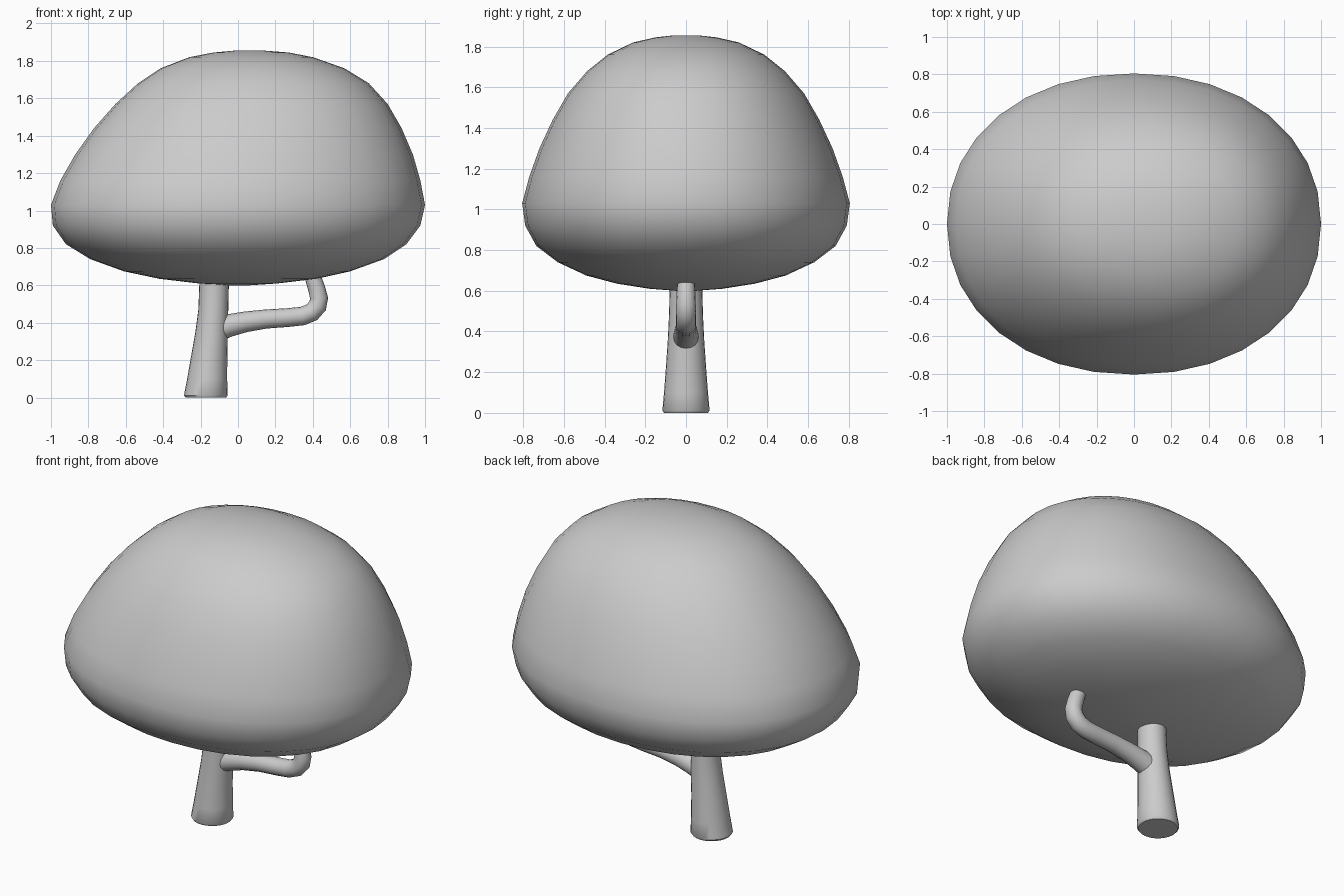
import bpy, bmesh, math
from mathutils import Vector

cube = bpy.data.objects.get("Cube")
if cube:
    bpy.data.objects.remove(cube, do_unlink=True)

grey = bpy.data.materials.new("plain grey")
grey.use_nodes = True
grey.diffuse_color = (0.6, 0.6, 0.6, 1)
grey.node_tree.nodes["Principled BSDF"].inputs["Base Color"].default_value = (0.6, 0.6, 0.6, 1)


def loft(name, rings, sides, power=2.0, sharp=180):
    """Skin rings of (x, z, radius_x, radius_y, tilt) and close both ends."""
    bm = bmesh.new()
    loops = []
    for x, z, rx, ry, tilt in rings:
        loop = []
        for i in range(sides):
            a = 2 * math.pi * i / sides
            c, s = math.cos(a), math.sin(a)
            u = math.copysign(abs(c) ** (2 / power), c) * rx
            v = math.copysign(abs(s) ** (2 / power), s) * ry
            loop.append(bm.verts.new((x + u * math.cos(tilt), v, z - u * math.sin(tilt))))
        loops.append(loop)
    for low, high in zip(loops, loops[1:]):
        for i in range(sides):
            j = (i + 1) % sides
            bm.faces.new((low[i], low[j], high[j], high[i]))
    bm.faces.new(loops[0][::-1])
    bm.faces.new(loops[-1])
    bmesh.ops.recalc_face_normals(bm, faces=bm.faces)
    mesh = bpy.data.meshes.new(name)
    bm.to_mesh(mesh)
    bm.free()
    mesh.materials.append(grey)
    obj = bpy.data.objects.new(name, mesh)
    bpy.context.collection.objects.link(obj)
    bpy.ops.object.select_all(action='DESELECT')
    obj.select_set(True)
    bpy.context.view_layer.objects.active = obj
    bpy.ops.object.shade_smooth_by_angle(angle=math.radians(sharp))
    return obj


# Leaning leaf canopy: height, left edge, right edge, half depth
outline = [
    (0.60, -0.06, 0.06, 0.05), (0.61, -0.21, 0.21, 0.18), (0.635, -0.42, 0.42, 0.34),
    (0.675, -0.61, 0.60, 0.49), (0.74, -0.79, 0.78, 0.63), (0.82, -0.92, 0.90, 0.735),
    (0.92, -0.99, 0.975, 0.79), (1.03, -1.0, 1.0, 0.805), (1.16, -0.95, 0.975, 0.77),
    (1.30, -0.87, 0.935, 0.72), (1.44, -0.77, 0.875, 0.655), (1.57, -0.655, 0.80, 0.58),
    (1.68, -0.535, 0.70, 0.485), (1.76, -0.415, 0.57, 0.385), (1.82, -0.26, 0.40, 0.26),
    (1.845, -0.13, 0.27, 0.15), (1.855, -0.02, 0.14, 0.06),
]
loft("leaf_canopy",
     [((a + b) / 2, z, (b - a) / 2, d, 0) for z, a, b, d in outline], 32, power=2.13)

# Flared trunk: centre x, height, radius x, radius y
trunk = [
    (-0.172, 0.0, 0.108, 0.108), (-0.172, 0.012, 0.117, 0.116), (-0.165, 0.1, 0.107, 0.108),
    (-0.154, 0.22, 0.097, 0.099), (-0.141, 0.35, 0.087, 0.09), (-0.132, 0.47, 0.08, 0.084),
    (-0.128, 0.6, 0.079, 0.08), (-0.128, 0.72, 0.079, 0.08),
]
loft("trunk", [(x, z, rx, ry, 0) for x, z, rx, ry in trunk], 24, sharp=40)

# Bent side branch: centre x, height, radius; rings follow the path direction
path = [
    (-0.13, 0.355, 0.064), (-0.05, 0.385, 0.061), (0.04, 0.405, 0.055), (0.15, 0.42, 0.051),
    (0.27, 0.428, 0.05), (0.345, 0.436, 0.05), (0.395, 0.456, 0.05), (0.425, 0.49, 0.05),
    (0.434, 0.53, 0.048), (0.42, 0.585, 0.046), (0.40, 0.645, 0.043), (0.385, 0.7, 0.043),
]
rings = []
for i, (x, z, r) in enumerate(path):
    before, after = path[max(i - 1, 0)], path[min(i + 1, len(path) - 1)]
    way = Vector((after[0] - before[0], after[1] - before[1]))
    rings.append((x, z, r, r, math.atan2(way.x, way.y)))
loft("side_branch", rings, 16, sharp=60)
